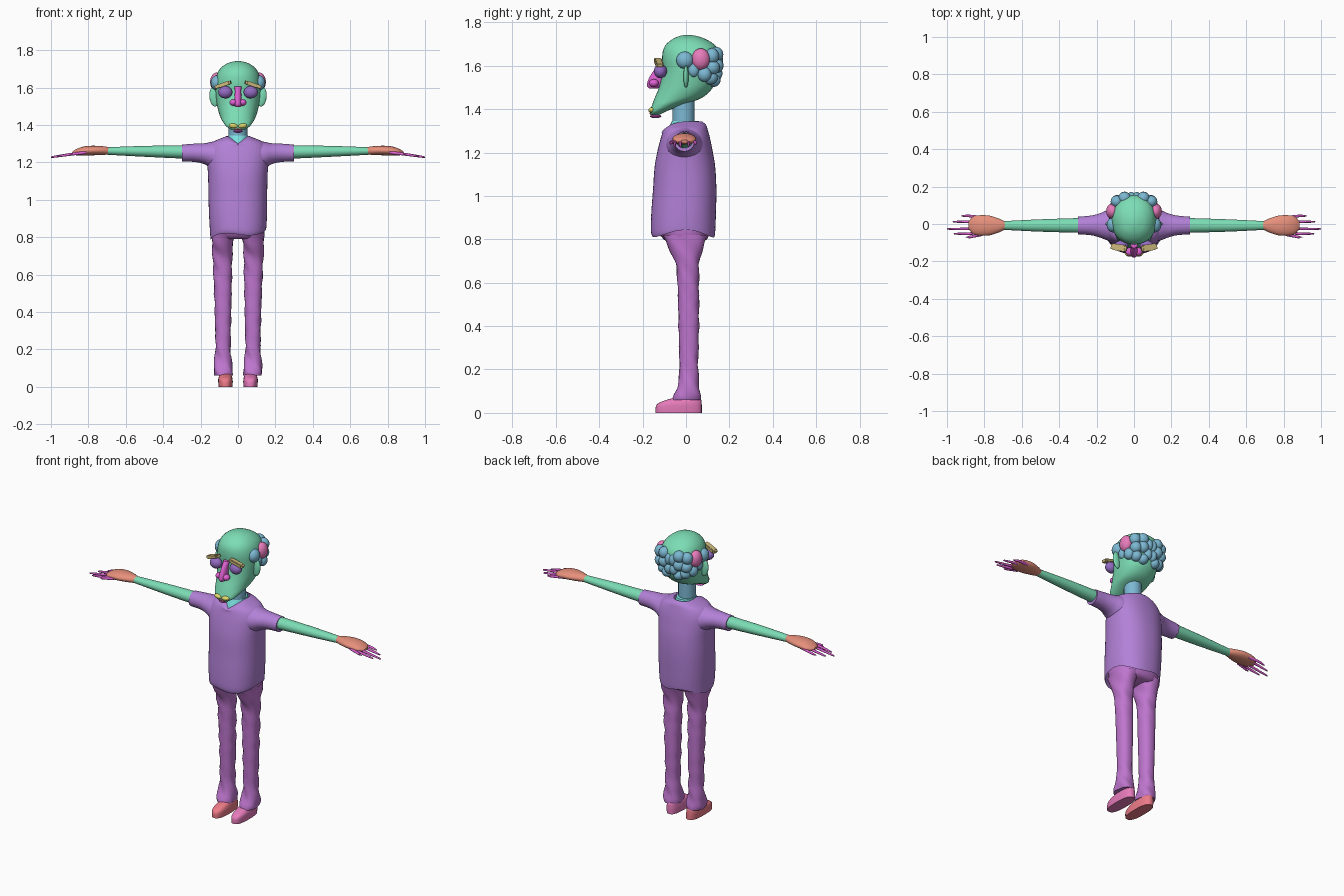
import bpy, bmesh, math
from mathutils import Euler

PURPLE, GREEN, BLUE = (.45, .22, .68, 1), (.2, .72, .46, 1), (.2, .48, .65, 1)
PINK, ORANGE, MAGENTA = (.8, .2, .5, 1), (.8, .28, .2, 1), (.75, .12, .65, 1)
CYAN, YELLOW, TAN, VIOLET = (.2, .75, .75, 1), (.75, .7, .15, 1), (.6, .48, .2, 1), (.3, .15, .55, 1)
PLUM, CORAL = (.52, .18, .62, 1), (.85, .2, .25, 1)


def finish(bm, name, color):
    bmesh.ops.recalc_face_normals(bm, faces=bm.faces)
    me = bpy.data.meshes.new(name)
    bm.to_mesh(me)
    bm.free()
    ob = bpy.data.objects.new(name, me)
    bpy.context.collection.objects.link(ob)
    key = "mat_" + "_".join(f"{c:.2f}" for c in color[:3])
    mat = bpy.data.materials.get(key) or bpy.data.materials.new(key)
    mat.diffuse_color = color
    me.materials.append(mat)
    bpy.ops.object.select_all(action='DESELECT')
    ob.select_set(True)
    bpy.context.view_layer.objects.active = ob
    bpy.ops.object.shade_smooth_by_angle(angle=math.radians(45))
    return ob


def spline(p0, p1, p2, p3, t):
    return [b + .5 * t * (c - a + t * (2*a - 5*b + 4*c - d + t * (3*(b - c) + d - a)))
            for a, b, c, d in zip(p0, p1, p2, p3)]


def loft(name, rings, color, axis='z', side=1, n=28, steps=4, power=2.0, caps=(1, 1), shape=None):
    """Smooth skin through rings (along, min_a, max_a, min_b, max_b)."""
    pts = [rings[0]] + rings + [rings[-1]]
    full = [spline(*pts[i:i + 4], k / steps) for i in range(len(rings) - 1) for k in range(steps)]
    full.append(rings[-1])
    bm = bmesh.new()
    rows = []
    for t, a0, a1, b0, b1 in full:
        row = []
        for k in range(n):
            c, s = math.cos(math.tau * k / n), math.sin(math.tau * k / n)
            c, s = (math.copysign(abs(v) ** (2 / power), v) for v in (c, s))
            a = (a0 + a1) / 2 + (a1 - a0) / 2 * c
            b = (b0 + b1) / 2 + (b1 - b0) / 2 * s
            co = (a, b, t) if axis == 'z' else (side * t, a, b)
            row.append(bm.verts.new(shape(*co) if shape else co))
        rows.append(row)
    for r, q in zip(rows, rows[1:]):
        for k in range(n):
            bm.faces.new((r[k], r[(k + 1) % n], q[(k + 1) % n], q[k]))
    for on, row in zip(caps, (rows[0], rows[-1])):
        if on:
            bm.faces.new(row)
    return finish(bm, name, color)


def blob(name, loc, size, color, rot=(0, 0, 0)):
    bm = bmesh.new()
    bmesh.ops.create_uvsphere(bm, u_segments=20, v_segments=12, radius=1)
    ob = finish(bm, name, color)
    ob.location, ob.scale, ob.rotation_euler = loc, size, Euler(rot)
    return ob


# Shirt body: slanted hem and a V notch at the front of the neck
def shirt_shape(x, y, z):
    if z < .9:
        z += (.9 - z) * (1.2 * x + .15 * math.cos(3 * math.atan2(y, x)))
    if z > 1.29 and y < 0 and abs(x) < .055:
        f = (1 - abs(x) / .055) * (z - 1.29) / .05
        z -= .04 * f
        y -= .03 * f
    return x, y, z


loft("shirt", [(.815, -.147, .15, -.155, .132), (.84, -.149, .152, -.162, .135),
               (.92, -.155, .155, -.16, .138), (1.03, -.158, .156, -.152, .14),
               (1.13, -.16, .158, -.145, .135), (1.2, -.165, .163, -.133, .124),
               (1.26, -.165, .165, -.118, .112), (1.305, -.14, .14, -.103, .1),
               (1.327, -.095, .095, -.085, .092), (1.342, -.057, .057, -.062, .075)],
     PURPLE, n=56, power=2.3, caps=(0, 0), shape=shirt_shape)

# Undershirt seen in the neck opening, and the neck
loft("undershirt", [(1.28, -.08, .08, -.098, .08), (1.31, -.065, .065, -.082, .07),
                    (1.345, -.053, .053, -.064, .06)], CYAN)
loft("neck", [(1.31, -.05, .05, -.063, .04), (1.46, -.05, .05, -.063, .04)], BLUE, n=24)

# Arms: sleeve, forearm, hand and fingers, both sides
for side, tag in ((1, "left"), (-1, "right")):
    loft("sleeve_" + tag, [(.08, -.1, .09, 1.14, 1.322), (.14, -.088, .075, 1.165, 1.31),
                           (.18, -.073, .058, 1.19, 1.302), (.23, -.06, .045, 1.202, 1.3),
                           (.3, -.055, .039, 1.205, 1.295)],
         PURPLE, 'x', side)
    loft("arm_" + tag, [(.25, -.048, .033, 1.218, 1.292), (.5, -.041, .025, 1.23, 1.288),
                        (.72, -.03, .014, 1.242, 1.28)], GREEN, 'x', side)
    loft("hand_" + tag, [(.69, -.029, .014, 1.242, 1.281), (.72, -.044, .028, 1.24, 1.286),
                         (.77, -.06, .044, 1.238, 1.289), (.82, -.062, .047, 1.236, 1.286),
                         (.86, -.053, .04, 1.237, 1.273), (.885, -.025, .012, 1.244, 1.258)],
         ORANGE, 'x', side)
    for i, (y, tip) in enumerate([(.043, .925), (.012, .97), (-.026, 1.0), (-.052, .965), (-.07, .9)]):
        drop = 1.252 - (tip - .82) * .12
        loft(f"finger_{i + 1}_{tag}", [(.81, y * .8 - .008, y * .8 + .008, 1.245, 1.261),
                                       (.88, y - .007, y + .007, 1.237, 1.253),
                                       (tip - .015, y - .005, y + .005, drop - .006, drop + .005),
                                       (tip, y - .001, y + .001, drop - .004, drop - .002)],
             MAGENTA, 'x', side, n=10)

# Trousers: hips plus two slightly rumpled legs
loft("hips", [(.79, -.11, .11, -.085, .08), (.805, -.137, .137, -.108, .1),
              (.85, -.144, .144, -.13, .115), (.9, -.145, .145, -.13, .115)], PLUM, power=2.3)
for s, tag in ((1, "left"), (-1, "right")):
    def leg_ring(z, inner, outer, y0, y1):
        return (z, min(s * inner, s * outer), max(s * inner, s * outer), y0, y1)

    def rumple(x, y, z):
        w = .003 * math.sin(z * 55 + 3 * math.atan2(y, x - s * .08))
        return x + w, y + w, z

    loft("trouser_leg_" + tag, [leg_ring(*r) for r in (
        (.06, .028, .125, -.06, .066), (.085, .027, .13, -.055, .067), (.14, .034, .126, -.034, .06),
        (.22, .04, .12, -.03, .056), (.4, .036, .124, -.034, .06), (.58, .033, .13, -.038, .06),
        (.68, .031, .135, -.046, .06), (.75, .029, .138, -.075, .075), (.82, .015, .14, -.11, .1))],
        PLUM, power=2.3, shape=rumple)

    # Shoes: flat sole, sloping rounded toe
    loft("shoe_" + tag, [leg_ring(*r) for r in (
        (0, .029, .104, -.14, .073), (.03, .028, .106, -.139, .073), (.046, .03, .105, -.125, .072),
        (.06, .034, .1, -.09, .07), (.07, .04, .095, -.05, .062), (.078, .05, .085, -.02, .04))],
        PINK if s > 0 else CORAL, power=2.6)

# Head: egg shaped with the jaw pushed forward
loft("head", [(1.372, -.03, .03, -.163, -.125), (1.39, -.06, .06, -.166, -.09),
              (1.42, -.083, .083, -.156, -.015), (1.45, -.097, .097, -.145, .07),
              (1.49, -.109, .109, -.128, .117), (1.53, -.116, .116, -.116, .137),
              (1.58, -.122, .122, -.107, .15), (1.63, -.122, .122, -.11, .156),
              (1.67, -.113, .113, -.106, .15), (1.7, -.096, .096, -.09, .128),
              (1.725, -.066, .066, -.058, .085), (1.738, -.03, .03, -.025, .045),
              (1.742, -.005, .005, .0, .015)], GREEN, n=36, power=2.15)

# Nose: bridge, tip and nostril wings
loft("nose_bridge", [(1.495, -.012, .012, -.17, -.13), (1.51, -.02, .02, -.18, -.11),
                     (1.54, -.019, .019, -.172, -.1), (1.58, -.017, .017, -.148, -.1),
                     (1.605, -.019, .019, -.128, -.09)], MAGENTA, n=20)

# Lips and teeth on the chin
blob("lower_lip", (0, -.14, 1.367), (.026, .026, .009), MAGENTA)
blob("mouth", (0, -.148, 1.379), (.032, .02, .008), CORAL)

# Paired face parts and hair clumps
CLUMPS = [(.112, -.005, 1.625, .034, .04, .04), (.115, .068, 1.63, .034, .042, .05),
          (.115, .035, 1.58, .02, .025, .032), (.108, .085, 1.56, .028, .032, .034),
          (.092, .12, 1.645, .033, .032, .036), (.05, .138, 1.652, .034, .034, .035),
          (.088, .122, 1.592, .034, .034, .034), (.05, .14, 1.6, .033, .033, .034),
          (.018, .14, 1.565, .026, .028, .034), (.077, .112, 1.545, .03, .034, .032),
          (.04, .125, 1.532, .03, .034, .03), (.014, .145, 1.625, .024, .026, .036)]
for s, tag in ((1, "left"), (-1, "right")):
    blob("nostril_" + tag, (s * .025, -.148, 1.52), (.02, .022, .018), MAGENTA)
    blob("upper_lip_" + tag, (s * .024, -.157, 1.395), (.025, .017, .013), YELLOW, (0, s * -.1, 0))
    blob("eye_" + tag, (s * .068, -.118, 1.575), (.038, .03, .033), VIOLET)
    blob("ear_" + tag, (s * .127, 0, 1.55), (.026, .012, .052), GREEN, (0, s * .12, 0))
    bm = bmesh.new()
    bmesh.ops.create_cube(bm, size=1)
    bmesh.ops.bevel(bm, geom=bm.edges[:], offset=.12, segments=2, affect='EDGES')
    brow = finish(bm, "eyebrow_" + tag, TAN)
    brow.location, brow.scale = (s * .08, -.126, 1.615), (.088, .035, .02)
    brow.rotation_euler = (0, s * .33, s * .15)
    for i, (x, y, z, *size) in enumerate(CLUMPS):
        blob(f"hair_clump_{i + 1}_{tag}", (s * x, y, z), size, PINK if i == 1 else BLUE)
